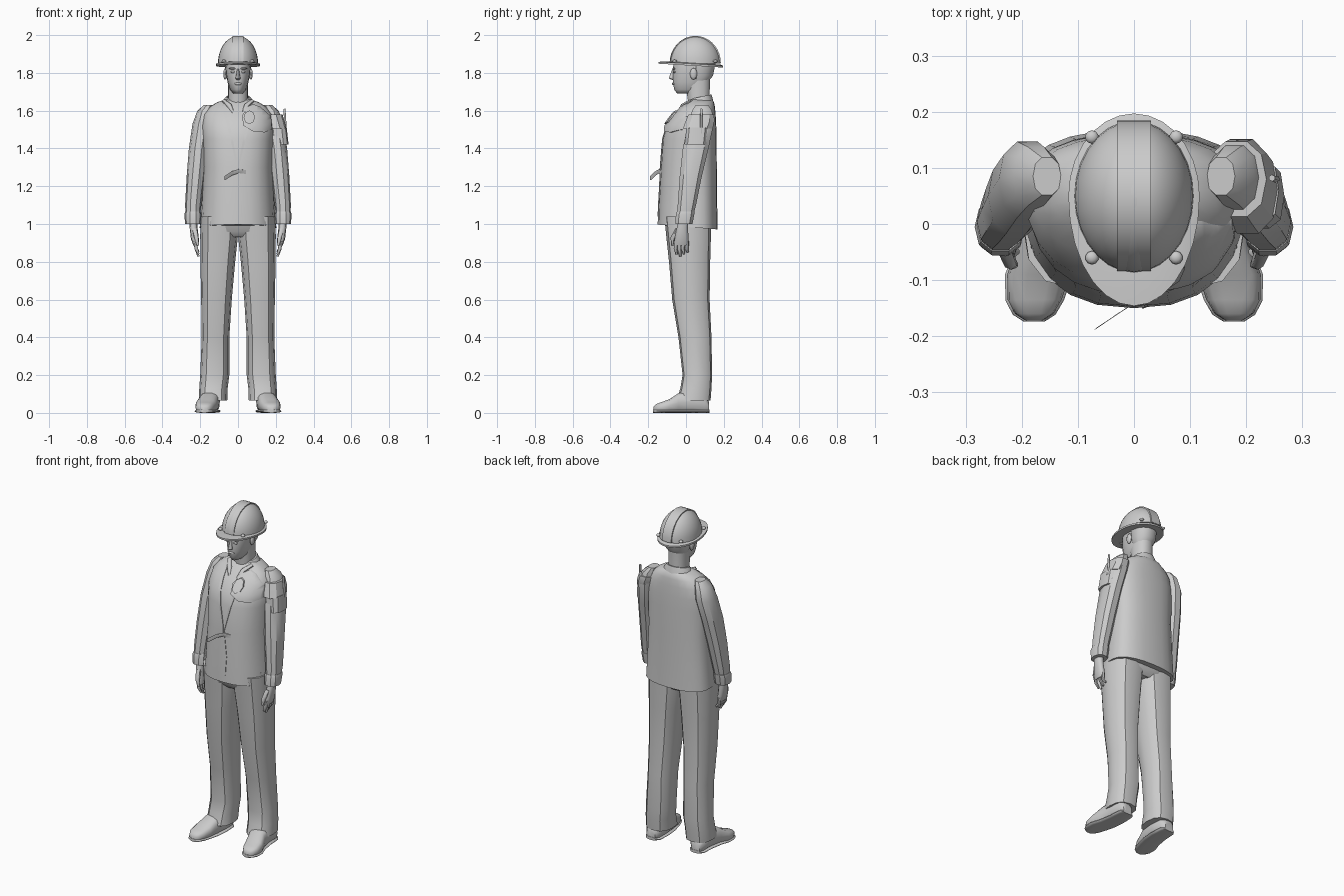
import bpy, bmesh, math
from mathutils import Vector
from mathutils.bvhtree import BVHTree

cube = bpy.data.objects.get("Cube")
if cube:
    bpy.data.objects.remove(cube)

grey = bpy.data.materials.new("plain grey")
grey.use_nodes = True
grey.diffuse_color = (0.6, 0.6, 0.6, 1)
grey.node_tree.nodes["Principled BSDF"].inputs["Base Color"].default_value = (0.6, 0.6, 0.6, 1)
SIDES = (("left", 1), ("right", -1))


def finish(name, bm, angle=40):
    bmesh.ops.recalc_face_normals(bm, faces=bm.faces)
    mesh = bpy.data.meshes.new(name)
    bm.to_mesh(mesh)
    bm.free()
    ob = bpy.data.objects.new(name, mesh)
    bpy.context.collection.objects.link(ob)
    mesh.materials.append(grey)
    bpy.ops.object.select_all(action='DESELECT')
    ob.select_set(True)
    bpy.context.view_layer.objects.active = ob
    bpy.ops.object.shade_smooth_by_angle(angle=math.radians(angle))
    return ob


def loft(name, rings, angle=40, caps=True):
    """Skin a list of closed rings."""
    bm = bmesh.new()
    rows = [[bm.verts.new(p) for p in r] for r in rings]
    for a, b in zip(rows, rows[1:]):
        for i in range(len(a)):
            j = (i + 1) % len(a)
            bm.faces.new((a[i], a[j], b[j], b[i]))
    if caps:
        bm.faces.new(rows[0])
        bm.faces.new(rows[-1])
    return finish(name, bm, angle)


def power(v, p):
    return math.copysign(abs(v) ** (2 / p), v)


def level(z, cx, rx, front, back, cy=None, n=14, p=2.3, tilt=0, side=1):
    """Horizontal ring with its own front and back depth."""
    cy = (front + back) / 2 if cy is None else cy
    pts = []
    for i in range(n):
        a = math.tau * i / n
        c, s = power(math.cos(a), p), power(math.sin(a), p)
        y = cy + s * (back - cy if s > 0 else cy - front)
        pts.append(Vector((side * (cx + rx * c), y, z + tilt * (y - cy))))
    return pts


def limb(name, points, radii, n=6):
    """Tapered tube through a few points."""
    rings = []
    pts = [Vector(p) for p in points]
    for i, (p, r) in enumerate(zip(pts, radii)):
        d = pts[min(i + 1, len(pts) - 1)] - pts[max(i - 1, 0)]
        u = d.cross(Vector((1, 0.1, 0.05))).normalized()
        v = d.cross(u).normalized()
        rings.append([p + r * (u * math.cos(math.tau * k / n) + v * math.sin(math.tau * k / n))
                      for k in range(n)])
    return loft(name, rings, 60)


def blob(name, centre, size):
    bm = bmesh.new()
    bmesh.ops.create_uvsphere(bm, u_segments=10, v_segments=6, radius=1)
    for v in bm.verts:
        v.co = Vector(centre) + Vector(a * b for a, b in zip(v.co, size))
    return finish(name, bm, 60)


# Jacket body
body_rows = [(0.98, .203, -.15, .168), (1.1, .195, -.147, .165), (1.3, .185, -.135, .163),
             (1.45, .19, -.125, .162), (1.52, .193, -.105, .16), (1.58, .182, -.06, .157),
             (1.62, .15, -.02, .153), (1.645, .11, .01, .148), (1.66, .065, .03, .135)]
jacket = loft("jacket_body", [level(z, 0, rx, f, b, 0.06, 24, 2.4, -0.08 if z < 1 else 0)
                              for z, rx, f, b in body_rows])
tree = BVHTree.FromPolygons([v.co for v in jacket.data.vertices],
                            [list(p.vertices) for p in jacket.data.polygons])


def plate(name, outline, lift=0.007):
    """Thin panel that follows the front of the jacket."""
    bm = bmesh.new()
    bm.faces.new([bm.verts.new((x, 0, z)) for x, z in outline])
    for axis in ((1, 0, 0), (0, 0, 1)):
        lo = -0.3 if axis[0] else 0.9
        for k in range(32):
            bmesh.ops.bisect_plane(bm, geom=bm.verts[:] + bm.edges[:] + bm.faces[:],
                                   plane_co=Vector(axis) * (lo + k * 0.025), plane_no=axis)
    bmesh.ops.triangulate(bm, faces=bm.faces)
    for v in bm.verts:
        hit = tree.ray_cast(Vector((v.co.x, -1, v.co.z)), Vector((0, 1, 0)))[0]
        v.co.y = (hit.y if hit else 0.05) - lift
    back = bmesh.ops.extrude_face_region(bm, geom=bm.faces[:])["geom"]
    for v in back:
        if isinstance(v, bmesh.types.BMVert):
            v.co.y += lift + 0.002
    return finish(name, bm)


# Front opening, lapel edges, chest flap and badge
for label, s in SIDES:
    plate(label + "_lapel", [(s * .085, 1.63), (s * .065, 1.64), (s * .002, 1.32), (s * .002, 1.29)], .004)
plate("front_seam", [(.0, 1.3), (.004, 1.3), (.025, 1.15), (.02, 1.04), (.014, 1.04), (.019, 1.15)], .003)
plate("chest_flap", [(.05, 1.62), (.02, 1.57), (.03, 1.52), (.08, 1.49), (.14, 1.485),
                     (.18, 1.5), (.175, 1.57), (.12, 1.62), (.08, 1.635)], .012)
plate("chest_badge", [(.06 + .03 * math.cos(a * math.pi / 4), 1.565 + .036 * math.sin(a * math.pi / 4))
                      for a in range(8)], .022)

# Pull tab hanging off the front
tab = [(.04, -.135, 1.275), (0, -.142, 1.28), (-.035, -.165, 1.268), (-.072, -.19, 1.243)]
loft("pull_tab", [[Vector(p) + Vector((dx, dx, dz)) for dx, dz in
                   ((0, -.01), (.005, -.01), (.005, .01), (0, .01))] for p in tab])

# Collar and neck
loft("collar", [level(z, 0, rx, f, b, .07, 16, 2, .22) for z, rx, f, b in
                ((1.61, .1, -.03, .15), (1.645, .085, .0, .142), (1.672, .066, .02, .135),
                 (1.672, .056, .03, .125), (1.62, .05, .03, .12))], 30)
loft("neck", [level(z, 0, .054, f, b) for z, f, b in ((1.58, .01, .13), (1.66, .008, .125), (1.78, -.01, .13))])
for label, s in SIDES:
    limb(label + "_collar_point", [(s * .075, .03, 1.65), (s * .045, -.015, 1.625), (s * .02, -.055, 1.575)],
         [.012, .014, .004])

# Head
head_rows = [(1.69, .026, -.048, .03), (1.712, .043, -.064, .07), (1.75, .055, -.07, .11),
             (1.79, .063, -.07, .135), (1.83, .066, -.07, .145), (1.89, .064, -.06, .14)]
loft("head", [level(z, 0, rx, f, b, .03, 18, 2.2) for z, rx, f, b in head_rows], 60)
loft("nose", [level(z, 0, rx, f, -.055, n=8) for z, rx, f in
              ((1.762, .008, -.07), (1.77, .014, -.091), (1.785, .01, -.087), (1.82, .006, -.073))], 50)
blob("mouth", (0, -.066, 1.742), (.022, .008, .007))
loft("back_hair", [level(z, 0, rx, .045, b, .06, 14) for z, rx, b in
                   ((1.75, .05, .115), (1.785, .066, .145), (1.85, .072, .158))], 50)
for label, s in SIDES:
    blob(label + "_ear", (s * .068, .04, 1.795), (.01, .019, .031))
    blob(label + "_eye", (s * .027, -.062, 1.805), (.014, .007, .006))
    blob(label + "_brow", (s * .029, -.064, 1.823), (.02, .008, .005))

# Hard hat shell, ridges and brim
def dome(t, grow=0, base=1.85):
    c, s = math.cos(t), math.sin(t)
    return level(base + (.146 + grow) * s, 0, (.106 + grow) * c, .05 - (.137 + grow) * c,
                 .05 + (.134 + grow) * c, .05, 28, 2)


loft("hat_shell", [dome(t * math.pi / 18) for t in range(9)] + [dome(1.53)], 50)


def ridge(name, x0, x1, grow):
    rings = []
    for k in range(19):
        a = math.pi * (k / 18)
        ring = []
        for x, g in ((x0, -.004), (x0, grow), (x1, grow), (x1, -.004)):
            f = math.sqrt(1 - (x / .106) ** 2)
            ring.append(Vector((x, .05 - (.136 * f + g) * math.cos(a), 1.852 + (.146 * f + g) * math.sin(a))))
        rings.append(ring)
    return loft(name, rings, 40)


ridge("hat_ridge", -.03, .03, .004)
brim = [(1.852, .104, -.085, .182), (1.847, .117, -.146, .197),
        (1.837, .117, -.146, .197), (1.838, .1, -.08, .175)]
loft("hat_brim", [level(z, 0, rx, f, b, .05, 28, 2, -.06) for z, rx, f, b in brim], 30)
for label, s in SIDES:
    for spot, y in (("front", -.06), ("back", .155)):
        blob(label + "_" + spot + "_hat_clip", (s * .075, y, 1.862), (.012, .012, .008))

# Trousers
loft("trouser_seat", [level(z, 0, rx, f, b, .02, 18, 2.8) for z, rx, f, b in
                      ((.93, .17, -.07, .1), (.96, .197, -.1, .13), (1.06, .19, -.12, .14))])
leg_rows = [(1.04, .1, .098, -.115, .135), (.94, .1, .1, -.105, .132), (.8, .107, .092, -.09, .128),
            (.6, .114, .081, -.073, .125), (.4, .119, .073, -.04, .135), (.2, .123, .077, -.018, .138),
            (.13, .13, .075, -.03, .135), (.065, .132, .075, -.05, .13)]
arm_rows = [(1.63, .155, .025, .05, .12), (1.6, .175, .04, .03, .14), (1.53, .19, .051, .008, .15),
            (1.4, .21, .05, -.02, .122), (1.25, .224, .048, -.036, .086), (1.1, .237, .043, -.046, .055),
            (1.04, .239, .038, -.05, .04)]
cuff_rows = [(1.065, .238, .042, -.05, .048), (1.05, .239, .045, -.056, .046),
             (1.0, .238, .042, -.058, .036), (1.0, .238, .025, -.04, .02)]
palm_rows = [(1.03, .238, .022, -.04, .015), (.98, .235, .021, -.05, .012),
             (.92, .228, .021, -.062, .015), (.885, .222, .014, -.064, .012)]
shoe_rows = [(.122, .148, .028, .06), (.1, .146, .046, .09), (.03, .146, .05, .12), (-.04, .155, .053, .105),
             (-.09, .17, .056, .072), (-.135, .177, .048, .056), (-.16, .178, .034, .046), (-.172, .178, .015, .032)]


def shoe_ring(s, y, cx, rx, height, n=14):
    ring = []
    for i in range(n):
        a = math.tau * i / n
        ring.append(Vector((s * (cx + rx * power(math.cos(a), 2.8)), y,
                            height / 2 * (1 + power(math.sin(a), 2.8)))))
    return ring


for label, s in SIDES:
    loft(label + "_trouser_leg", [level(*r, n=12, p=2.6, side=s) for r in leg_rows], 35)
    loft(label + "_sleeve", [level(*r, n=10, side=s) for r in arm_rows], 35)
    loft(label + "_cuff", [level(*r, n=10, side=s) for r in cuff_rows], 30)
    loft(label + "_palm", [level(*r, n=10, side=s) for r in palm_rows], 50)
    for k, finger in enumerate(("index", "middle", "ring", "little")):
        y = -.053 + k * .0195
        tip = .828 + .012 * abs(k - 1)
        limb(f"{label}_{finger}_finger", [(s * .226, y, .91), (s * .221, y - .002, .868), (s * .209, y + .004, tip)],
             [.011, .01, .006])
    limb(label + "_thumb", [(s * .23, -.045, .97), (s * .22, -.07, .925), (s * .212, -.073, .885)],
         [.014, .012, .006])
    # Shoes with a separate sole
    loft(label + "_shoe", [shoe_ring(s, *r) for r in shoe_rows], 45)
    loft(label + "_sole", [shoe_ring(s, y * 1.01, cx, rx + .004, .018) for y, cx, rx, h in shoe_rows], 45)

# Left sleeve pocket with flap and pen
loft("sleeve_pocket", [level(z, cx, .05, f, b, n=10, p=3) for z, cx, f, b in
                       ((1.42, .218, -.01, .11), (1.51, .208, .0, .12))], 30)
loft("sleeve_flap", [level(z, cx, .054, f, b, n=10) for z, cx, f, b in
                     ((1.505, .203, -.02, .14), (1.545, .192, -.005, .155), (1.58, .182, .01, .15))], 30)
limb("sleeve_pen", [(.253, .08, 1.48), (.246, .082, 1.61)], [.007, .006])
